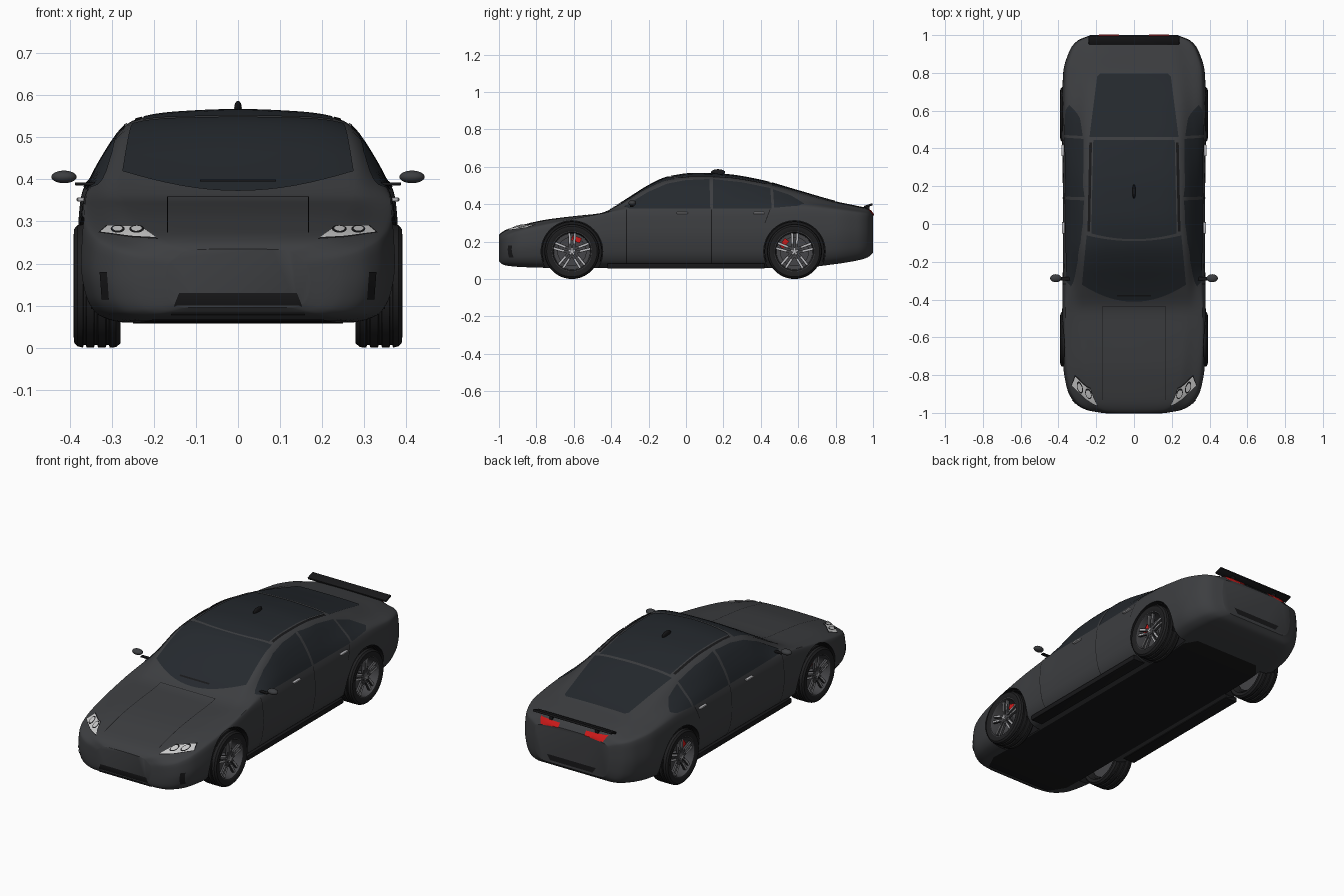
import bpy, bmesh, math
from math import sin, cos, pi, radians
from mathutils import Vector, Matrix
from mathutils.bvhtree import BVHTree

if "Cube" in bpy.data.objects:
    bpy.data.objects.remove(bpy.data.objects["Cube"])


def mat(name, r, g, b):
    m = bpy.data.materials.new(name)
    m.diffuse_color = (r, g, b, 1)
    m.use_nodes = True
    m.node_tree.nodes["Principled BSDF"].inputs["Base Color"].default_value = m.diffuse_color
    return m


PAINT = mat("paint", .046, .048, .052)
GLASS = mat("glass", .018, .022, .027)
BLACK = mat("black", .009, .009, .010)
RUBBER = mat("rubber", .014, .014, .015)
RIM = mat("rim", .06, .06, .065)
SILVER = mat("silver", .5, .5, .52)
LAMP = mat("lamp", .6, .6, .62)
RED = mat("red", .6, .01, .01)


def finish(name, bm, m, mirror=False, fix=True, angle=35):
    if fix:
        bmesh.ops.recalc_face_normals(bm, faces=bm.faces)
    me = bpy.data.meshes.new(name)
    bm.to_mesh(me)
    bm.free()
    me.materials.append(m)
    o = bpy.data.objects.new(name, me)
    bpy.context.collection.objects.link(o)
    if mirror:
        o.modifiers.new("mirror", 'MIRROR')
    smooth(o, angle)
    return o


def smooth(o, angle=35):
    bpy.ops.object.select_all(action='DESELECT')
    o.select_set(True)
    bpy.context.view_layer.objects.active = o
    bpy.ops.object.shade_smooth_by_angle(angle=radians(angle))


def interp(xs, vs, t):
    """Monotone cubic through the points (xs, vs)."""
    n = len(xs)
    d = [(vs[i + 1] - vs[i]) / (xs[i + 1] - xs[i]) for i in range(n - 1)]
    i = max(k for k in range(n - 1) if xs[k] <= t or k == 0)

    def tan(k):
        if k == 0 or k == n - 1:
            return d[min(k, n - 2)]
        a, b = d[k - 1], d[k]
        return 2 * a * b / (a + b) if a * b > 0 else 0
    h = xs[i + 1] - xs[i]
    s = (t - xs[i]) / h
    return ((1 + 2 * s) * (1 - s) ** 2 * vs[i] + s * (1 - s) ** 2 * h * tan(i)
            + s * s * (3 - 2 * s) * vs[i + 1] + s * s * (s - 1) * h * tan(i + 1))


# Body stations: y, half width, bottom, shoulder height, roof half width, top
ST = [(-1, .17, .095, .20, .12, .235), (-.985, .25, .08, .215, .16, .25),
      (-.95, .31, .07, .235, .20, .268), (-.88, .352, .064, .26, .23, .288),
      (-.75, .375, .06, .29, .25, .317), (-.6, .382, .06, .32, .26, .336),
      (-.45, .38, .06, .35, .27, .353), (-.38, .378, .06, .362, .275, .388),
      (-.3, .378, .06, .37, .275, .437), (-.2, .376, .06, .372, .27, .50),
      (-.1, .376, .06, .375, .26, .545), (.05, .376, .06, .375, .25, .565),
      (.2, .377, .06, .377, .25, .56), (.4, .38, .06, .38, .24, .528),
      (.6, .382, .06, .385, .235, .472), (.8, .375, .08, .37, .22, .415),
      (.92, .34, .10, .355, .20, .39), (.97, .30, .115, .345, .18, .378),
      (1, .23, .14, .325, .15, .35)]
COL = list(zip(*ST))


def half_section(y):
    w, zb, zs, wr, zt = (interp(COL[0], c, y) for c in COL[1:])
    h, drop = zs - zb, .13 * (zt - zs)
    p = [(0, zb), (.72 * w, zb), (.88 * w, zb + .07 * h), (.97 * w, zb + .28 * h),
         (w, zb + .58 * h), (.985 * w, zb + .86 * h), (.955 * w, zs),
         ((.955 * w + wr) / 2 + .08 * (zt - zs), (zs + zt - drop) / 2),
         (wr, zt - drop), (.6 * wr, zt - .25 * drop), (0, zt)]
    p = [(-p[1][0], p[1][1])] + p + [(-p[-2][0], p[-2][1])]
    u = [0]
    for a, b in zip(p, p[1:]):
        u.append(u[-1] + math.dist(a, b))
    ts = [u[i] + (u[i + 1] - u[i]) * k / 5 for i in range(1, len(p) - 2) for k in range(5)] + [u[-2]]
    return [(interp(u, [q[0] for q in p], t), interp(u, [q[1] for q in p], t)) for t in ts]


# Body shell lofted along y
bm = bmesh.new()
rings = []
for i in range(81):
    y = sin(pi / 2 * (i / 40 - 1))
    hs = half_section(y)
    loop = hs + [(-x, z) for x, z in hs[-2:0:-1]]
    rings.append([bm.verts.new((x, y, z)) for x, z in loop])
for a, b in zip(rings, rings[1:]):
    for k in range(len(a)):
        n = (k + 1) % len(a)
        bm.faces.new((a[k], a[n], b[n], b[k]))
bm.faces.new(rings[0])
bm.faces.new(rings[-1])
bmesh.ops.recalc_face_normals(bm, faces=bm.faces)
SURF = BVHTree.FromBMesh(bm)
body = finish("body", bm, PAINT)


def lathe(bm, prof, cy, cz=.147, a0=0, a1=2 * pi, n=48):
    """Revolve (radius, x) points about a wheel axle."""
    rows = []
    for k in range(n + 1):
        a = a0 + (a1 - a0) * k / n
        rows.append([bm.verts.new((x, cy + r * cos(a), cz + r * sin(a))) for r, x in prof])
    for a, b in zip(rows, rows[1:]):
        for k in range(len(prof) - 1):
            bm.faces.new((a[k], a[k + 1], b[k + 1], b[k]))
    bmesh.ops.remove_doubles(bm, verts=bm.verts, dist=1e-5)


def block(bm, size, m):
    bmesh.ops.create_cube(bm, size=1, matrix=m @ Matrix.Diagonal((*size, 1)))


AXLES = {"front": -.61, "rear": .58}
# Wheel arches cut out of the body
for end, cy in AXLES.items():
    bm = bmesh.new()
    lathe(bm, [(0, .255), (.165, .255), (.165, .45), (0, .45)], cy)
    cut = finish(end + "_arch_cutter", bm, BLACK, True)
    mod = body.modifiers.new("arch", 'BOOLEAN')
    mod.object, mod.solver, mod.material_mode = cut, 'EXACT', 'TRANSFER'
    bpy.context.view_layer.objects.active = body
    bpy.ops.object.modifier_apply(modifier=mod.name)
    bpy.data.objects.remove(cut)
smooth(body)

# Wheels
TYRE = [(.108, .30), (.12, .282), (.137, .28), (.146, .29), (.147, .305), (.141, .307),
        (.141, .313), (.147, .315), (.147, .333), (.141, .335), (.141, .341), (.147, .343),
        (.147, .36), (.141, .362), (.141, .367), (.147, .369), (.144, .382), (.135, .39),
        (.12, .391), (.108, .386), (.108, .30)]
for end, cy in AXLES.items():
    parts = [("tyre", TYRE, RUBBER),
             ("rim", [(.109, .386), (.104, .386), (.1, .376), (.097, .31), (0, .30)], RIM),
             ("brake_disc", [(0, .326), (.078, .326), (.078, .336), (0, .336)], RIM),
             ("hub", [(0, .32), (.022, .32), (.022, .376), (.012, .382), (0, .382)], RIM)]
    for part, prof, m in parts:
        bm = bmesh.new()
        lathe(bm, prof, cy)
        finish(end + "_" + part, bm, m, True)
    bm = bmesh.new()
    lathe(bm, [(.157, .35), (.163, .35), (.163, .258), (0, .258)], cy, a0=radians(-20), a1=radians(200))
    finish(end + "_arch_liner", bm, BLACK, True)
    # paired spokes with bright faces, and hub star
    dark, bright = bmesh.new(), bmesh.new()
    for k in range(5):
        rot = Matrix.Translation((0, cy, .147)) @ Matrix.Rotation(k * 2 * pi / 5 + .3, 4, 'X')
        for s in (-1, 1):
            tilt = rot @ Matrix.Translation((0, 0, s * .009)) @ Matrix.Rotation(s * .06, 4, 'X')
            block(dark, (.012, .09, .014), tilt @ Matrix.Translation((.368, .058, 0)))
            block(bright, (.003, .055, .008), tilt @ Matrix.Translation((.375, .07, 0)))
        block(bright, (.003, .018, .006), rot @ Matrix.Translation((.383, .009, 0)))
    finish(end + "_spokes", dark, RIM, True)
    finish(end + "_spoke_faces", bright, SILVER, True)
    # brake caliper
    bm = bmesh.new()
    a = radians(70 if end == "front" else 142)
    block(bm, (.024, .028, .05), Matrix.Translation((.343, cy, .147)) @ Matrix.Rotation(a, 4, 'X')
          @ Matrix.Translation((0, .07, 0)))
    finish(end + "_caliper", bm, RED, True)

# Projection directions: ray, and 2D point to ray start
VIEW = {"front": ((0, 1, 0), lambda u, v: (u, -3, v)), "back": ((0, -1, 0), lambda u, v: (u, 3, v)),
        "side": ((-1, 0, 0), lambda u, v: (3, u, v)), "top": ((0, 0, -1), lambda u, v: (u, v, 3)),
        "below": ((0, 0, 1), lambda u, v: (u, v, -3))}


def panel(name, pts, view, m, mirror=False, lift=.003, step=.025):
    """Lay a flat outline onto the body surface."""
    bm = bmesh.new()
    bm.faces.new([bm.verts.new((u, v, 0)) for u, v in pts])
    for ax in (0, 1):
        lo, hi = min(p[ax] for p in pts), max(p[ax] for p in pts)
        no = (1, 0, 0) if ax == 0 else (0, 1, 0)
        n = math.ceil((hi - lo) / step)
        for k in range(1, n):
            c = lo + (hi - lo) * k / n
            bmesh.ops.bisect_plane(bm, geom=bm.verts[:] + bm.edges[:] + bm.faces[:],
                                   plane_co=Vector(no) * c, plane_no=no)
    ray, start = VIEW[view]
    ray, missed = Vector(ray), []
    for v in bm.verts:
        hit, nor, _, _ = SURF.ray_cast(Vector(start(v.co.x, v.co.y)), ray)
        if hit is None:
            missed.append(v)
        else:
            v.co = hit + nor * lift
    bmesh.ops.delete(bm, geom=missed, context='VERTS')
    bm.normal_update()
    if sum(f.normal.dot(ray) * f.calc_area() for f in bm.faces) > 0:
        bmesh.ops.reverse_faces(bm, faces=bm.faces)
    return finish(name, bm, m, mirror, fix=False)


def rect(a, b, c, d):
    return [(a, c), (b, c), (b, d), (a, d)]


def oval(cx, cy, rx, ry):
    return [(cx + rx * cos(k * pi / 10), cy + ry * sin(k * pi / 10)) for k in range(20)]


# Glass
arc = [k / 8 for k in range(-8, 9)]
panel("windscreen", [(.275 * t, -.41 + .09 * t * t) for t in arc]
      + [(.25 * t, -.09 + .03 * t * t) for t in reversed(arc)], "top", GLASS)
panel("roof_panel", [(.225 * t, -.08 + .03 * t * t) for t in arc] + [(.215, .445), (-.215, .445)], "top", GLASS)
panel("rear_window", [(-.235, .46), (.235, .46), (.195, .78), (.18, .795), (-.18, .795), (-.195, .78)],
      "top", GLASS)
panel("roof_rail", [(.232, -.04), (.245, -.04), (.236, .43), (.222, .43)], "top", BLACK, True)
panel("front_side_window", [(-.33, .385), (-.2, .465), (-.1, .508), (0, .527), (.125, .532),
                            (.13, .375), (-.3, .375)], "side", GLASS, True)
panel("rear_side_window", [(.145, .375), (.143, .532), (.3, .515), (.45, .484), (.458, .377)],
      "side", GLASS, True)
panel("quarter_window", [(.472, .38), (.465, .478), (.56, .445), (.63, .402), (.6, .39)], "side", GLASS, True)

# Panel gaps
for nm, y in (("front_door_gap", -.32), ("middle_door_gap", .135)):
    panel(nm, rect(y, y + .004, .085, .37), "side", BLACK, True, .0015)
panel("rear_door_gap", [(.452, .372), (.448, .372), (.42, .3), (.424, .3)], "side", BLACK, True, .0015)
panel("bonnet_side_gap", rect(.166, .169, -.93, -.437), "top", BLACK, True, .0015)
panel("bonnet_rear_gap", rect(-.169, .169, -.44, -.437), "top", BLACK, False, .0015)

# Lamps
HEAD = [(.19, .257), (.255, .261), (.332, .272), (.313, .29), (.23, .288)]
panel("headlight_frame", HEAD, "front", BLACK, True, .002, .012)
panel("headlight", [(.26 + (x - .26) * .95, .274 + (z - .274) * .86) for x, z in HEAD],
      "front", LAMP, True, .004, .012)
for i, x in enumerate((.24, .285)):
    panel(f"headlight_ring_{i}", oval(x, .277, .017, .009), "front", BLACK, True, .006, .01)
    panel(f"headlight_bulb_{i}", oval(x, .277, .013, .0065), "front", LAMP, True, .008, .01)
panel("tail_light", [(.08, .348), (.19, .338), (.205, .368), (.08, .366)], "back", RED, True, .004, .012)

# Grilles, vents and underside
panel("front_grille", [(-.16, .08), (.16, .08), (.14, .13), (-.14, .13)], "front", BLACK)
panel("front_vent", [(.305, .115), (.322, .115), (.327, .18), (.31, .18)], "front", BLACK, True)
panel("rear_grille", [(-.13, .155), (.13, .155), (.15, .185), (-.15, .185)], "back", BLACK)
panel("underbody", [(-.2, -.95), (.2, -.95), (.25, -.85), (.25, .7), (.2, .76), (-.2, .76),
                    (-.25, .7), (-.25, -.85)], "below", BLACK, step=.05)
panel("wiper", [(-.09, .388), (.09, .388), (.09, .393), (-.09, .393)], "front", BLACK, False, .008)


def box(name, x, y, z, m, mirror=False, tilt=0, bevel=.003):
    c = [(a + b) / 2 for a, b in (x, y, z)]
    bm = bmesh.new()
    block(bm, [b - a for a, b in (x, y, z)], Matrix.Translation(c) @ Matrix.Rotation(tilt, 4, 'X'))
    bmesh.ops.bevel(bm, geom=bm.edges[:], offset=bevel, segments=2, affect='EDGES', profile=.5)
    return finish(name, bm, m, mirror)


def ball(name, c, r, m, mirror=False):
    bm = bmesh.new()
    bmesh.ops.create_uvsphere(bm, u_segments=24, v_segments=14, radius=1,
                              matrix=Matrix.Translation(c) @ Matrix.Diagonal((*r, 1)))
    return finish(name, bm, m, mirror)


# Door handles, skirts, mirrors, aerial, spoiler
box("front_door_handle", (.366, .382), (-.05, .01), (.348, .357), SILVER, True)
box("rear_door_handle", (.368, .384), (.36, .42), (.348, .357), SILVER, True)
box("side_skirt", (.28, .352), (-.42, .42), (.056, .084), BLACK, True)
box("mirror_arm", (.33, .388), (-.3, -.28), (.386, .393), BLACK, True, bevel=.002)
ball("mirror", (.414, -.287, .406), (.03, .021, .015), PAINT, True)
ball("aerial_fin", (0, .172, .57), (.009, .038, .017), BLACK)
box("spoiler_blade", (-.24, .24), (.95, .998), (.386, .398), BLACK, tilt=radians(18))
box("spoiler_post", (.13, .15), (.958, .982), (.355, .392), BLACK, True)
